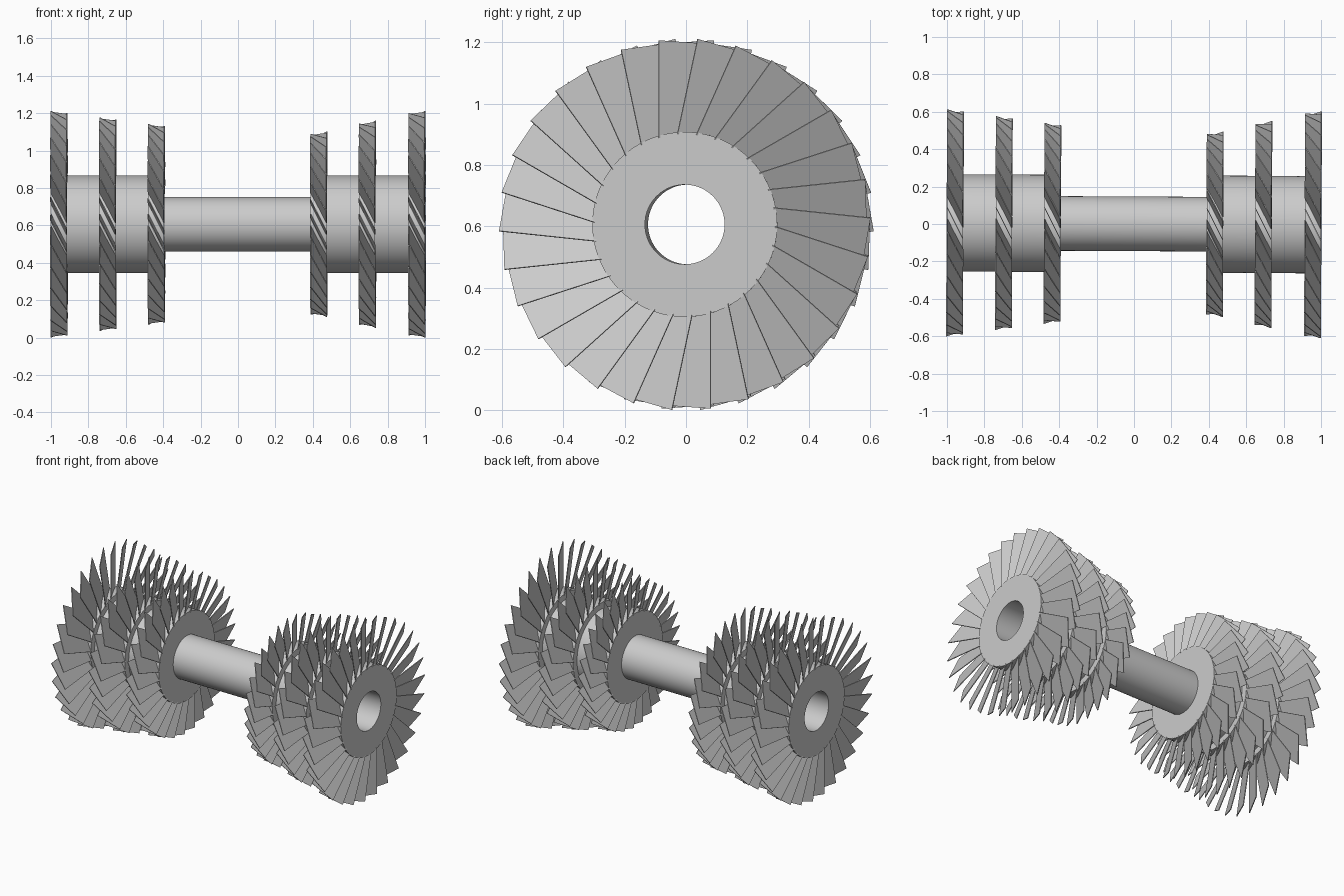
import bpy, bmesh, math
from mathutils import Vector, Matrix

if "Cube" in bpy.data.objects:
    bpy.data.objects.remove(bpy.data.objects["Cube"])

AXIS_Z = 0.606     # height of the rotor axis
BORE = 0.13        # through hole radius
HUB = 0.302        # wheel hub radius
WIDTH = 0.086      # axial width of a wheel
HALF_CHORD = 0.085 # half the tangential blade width
BLADES = 30
THICK = 0.005
SEGMENTS = 72

steel = bpy.data.materials.new("light_grey_metal")
steel.use_nodes = True
grey = (0.6, 0.6, 0.6, 1)
steel.diffuse_color = grey
steel.node_tree.nodes["Principled BSDF"].inputs["Base Color"].default_value = grey

# The rotor sits with a very slight yaw
PLACE = Matrix.Translation((0, 0.001, AXIS_Z)) @ Matrix.Rotation(-0.005, 4, "Z")


def finish(name, bm, smooth=True):
    bmesh.ops.recalc_face_normals(bm, faces=bm.faces)
    mesh = bpy.data.meshes.new(name)
    bm.to_mesh(mesh)
    bm.free()
    mesh.materials.append(steel)
    obj = bpy.data.objects.new(name, mesh)
    bpy.context.collection.objects.link(obj)
    obj.matrix_world = PLACE
    if smooth:
        bpy.ops.object.select_all(action="DESELECT")
        obj.select_set(True)
        bpy.context.view_layer.objects.active = obj
        bpy.ops.object.shade_smooth_by_angle(angle=math.radians(30))
    return obj


def sleeve(name, x0, x1, outer):
    """Hollow cylinder along x."""
    bm = bmesh.new()
    rings = []
    for x, r in ((x0, BORE), (x0, outer), (x1, outer), (x1, BORE)):
        angles = [math.tau * i / SEGMENTS for i in range(SEGMENTS)]
        rings.append([bm.verts.new((x, r * math.cos(a), r * math.sin(a))) for a in angles])
    for k in range(4):
        a, b = rings[k], rings[(k + 1) % 4]
        for i in range(SEGMENTS):
            j = (i + 1) % SEGMENTS
            bm.faces.new((a[i], a[j], b[j], b[i]))
    return finish(name, bm)


def blade_ring(name, x0, tip0, tip1):
    """Ring of pitched flat blades with sloping tips."""
    bm = bmesh.new()
    root = HUB - 0.02
    normal = Vector((-2 * HALF_CHORD, WIDTH, 0)).normalized() * THICK / 2
    for i in range(BLADES):
        a = math.pi / 2 + math.tau * i / BLADES
        radial = Vector((0, math.cos(a), math.sin(a)))
        tangent = Vector((0, -math.sin(a), math.cos(a)))
        sides = []
        for s in (-1, 1):
            off = Vector((normal.x, 0, 0)) * s + tangent * normal.y * s
            low = Vector((x0, 0, 0)) - tangent * HALF_CHORD + off
            high = Vector((x0 + WIDTH, 0, 0)) + tangent * HALF_CHORD + off
            corners = (low + radial * root, high + radial * root,
                       high + radial * tip1, low + radial * tip0)
            sides.append([bm.verts.new(c) for c in corners])
        back, front = sides
        bm.faces.new(back)
        bm.faces.new(front[::-1])
        for k in range(4):
            n = (k + 1) % 4
            bm.faces.new((back[k], back[n], front[n], front[k]))
    return finish(name, bm, smooth=False)


# Central shaft and the two drums
sleeve("shaft", -0.42, 0.42, 0.146)
sleeve("right_drum", -0.97, -0.43, 0.26)
sleeve("left_drum", 0.43, 0.97, 0.26)

# Bladed wheels: start along the axis, tip radius at each edge
wheels = {
    "right_outer": (-1.0, 0.601, 0.590),
    "right_middle": (-0.739, 0.566, 0.554),
    "right_inner": (-0.479, 0.531, 0.519),
    "left_inner": (0.389, 0.476, 0.489),
    "left_middle": (0.649, 0.532, 0.548),
    "left_outer": (0.914, 0.589, 0.601),
}
for label, (x, tip0, tip1) in wheels.items():
    sleeve(label + "_hub", x, x + WIDTH, HUB)
    blade_ring(label + "_blades", x, tip0, tip1)
